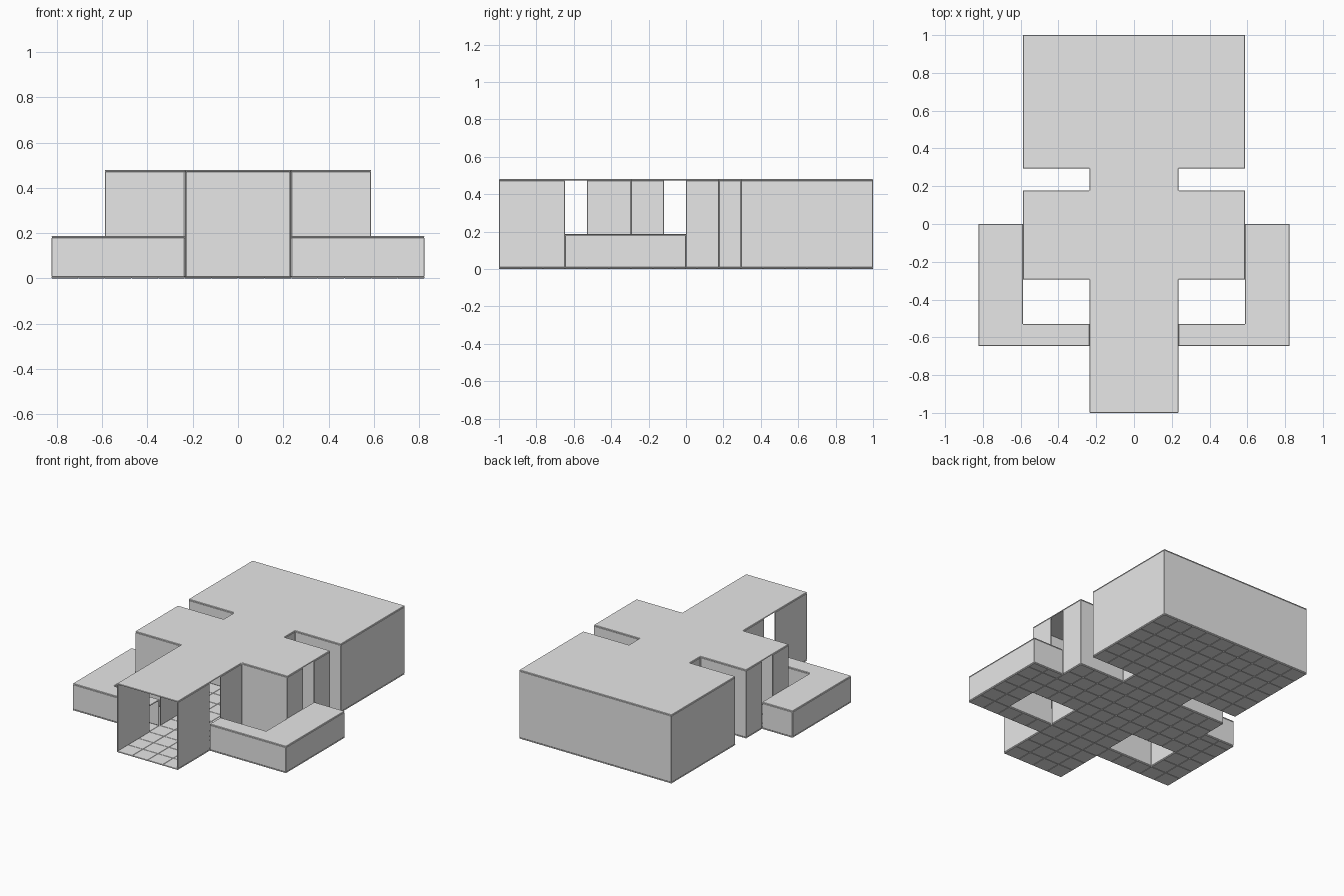
import bpy
import bmesh
from mathutils import Matrix

cube = bpy.data.objects.get("Cube")
if cube:
    bpy.data.objects.remove(cube, do_unlink=True)

TILE = 2 / 17          # plan is laid out on a square tile module
SKIN = 0.007           # thickness of walls, floor and roofs
HIGH, LOW = 0.48, 0.188

grey = bpy.data.materials.new("plain grey")
grey.use_nodes = True
COLOUR = (0.8, 0.8, 0.8, 1)
grey.diffuse_color = COLOUR
grey.node_tree.nodes["Principled BSDF"].inputs["Base Color"].default_value = COLOUR


def place(p, z):
    return (p[0] * TILE, p[1] * TILE - 1, z)


def mirrored(path):
    return [(-x, y) for x, y in reversed(path)]


def finish(name, bm, thickness=0, bevel=0.0025):
    mesh = bpy.data.meshes.new(name)
    bm.to_mesh(mesh)
    bm.free()
    mesh.materials.append(grey)
    obj = bpy.data.objects.new(name, mesh)
    bpy.context.collection.objects.link(obj)
    if thickness:
        solid = obj.modifiers.new("thickness", "SOLIDIFY")
        solid.thickness = thickness
        solid.offset = -1
        solid.use_even_offset = True
    edge = obj.modifiers.new("edges", "BEVEL")
    edge.width = bevel
    edge.segments = 1
    edge.limit_method = "ANGLE"
    return obj


def wall(name, path, top):
    """Upright strip along a plan path, thickened inward."""
    bm = bmesh.new()
    low = [bm.verts.new(place(p, SKIN)) for p in path]
    high = [bm.verts.new(place(p, top - SKIN)) for p in path]
    for i in range(len(path) - 1):
        bm.faces.new((low[i], low[i + 1], high[i + 1], high[i]))
    finish(name, bm, SKIN)


def roof(name, outline, top):
    """Flat slab from a plan outline."""
    bm = bmesh.new()
    bm.faces.new([bm.verts.new(place(p, top)) for p in outline])
    finish(name, bm, SKIN)


def floor(name, areas):
    """Square tiles filling each plan rectangle."""
    bm = bmesh.new()
    for x0, x1, y0, y1 in areas:
        x = x0
        while x < x1:
            y = y0
            while y < y1:
                depth = min(1, y1 - y)
                centre = place((x + 0.5, y + depth / 2), SKIN / 2)
                size = Matrix.Diagonal((TILE, TILE * depth, SKIN, 1))
                bmesh.ops.create_cube(bm, size=1, matrix=Matrix.Translation(centre) @ size)
                y += 1
            x += 1
    finish(name, bm, bevel=0.002)


# Main building: corridor, middle room, neck and large hall
side = [(2, 0), (2, 6), (5, 6), (5, 10), (2, 10), (2, 11), (5, 11), (5, 17)]
roof("main_roof", side + mirrored(side), HIGH)
rear = [(5, 8.5)] + side[3:]
wall("rear_walls", rear + mirrored(rear), HIGH)
floor("main_floor", [(-2, 2, 0, 6), (-5, 5, 6, 10), (-2, 2, 10, 11), (-5, 5, 11, 17)])

# Paired walls and low side passages, with openings into the main building
entry = [(2, 0), (2, 3)]
middle = [(2, 4), (2, 6), (5, 6), (5, 7.5)]
outer = [(2, 3), (7, 3), (7, 8.5), (5, 8.5)]
inner = [(5, 6), (5, 4), (2, 4)]
passage = outer + inner[1:]
for label, turn in (("left", list), ("right", mirrored)):
    wall(label + "_entry_wall", turn(entry), HIGH)
    wall(label + "_middle_wall", turn(middle), HIGH)
    wall(label + "_passage_outer_wall", turn(outer), LOW)
    wall(label + "_passage_inner_wall", turn(inner), LOW)
    roof(label + "_passage_roof", turn(passage), LOW)
floor("left_passage_floor", [(2, 5, 3, 4), (5, 7, 3, 8.5)])
floor("right_passage_floor", [(-5, -2, 3, 4), (-7, -5, 3, 8.5)])
